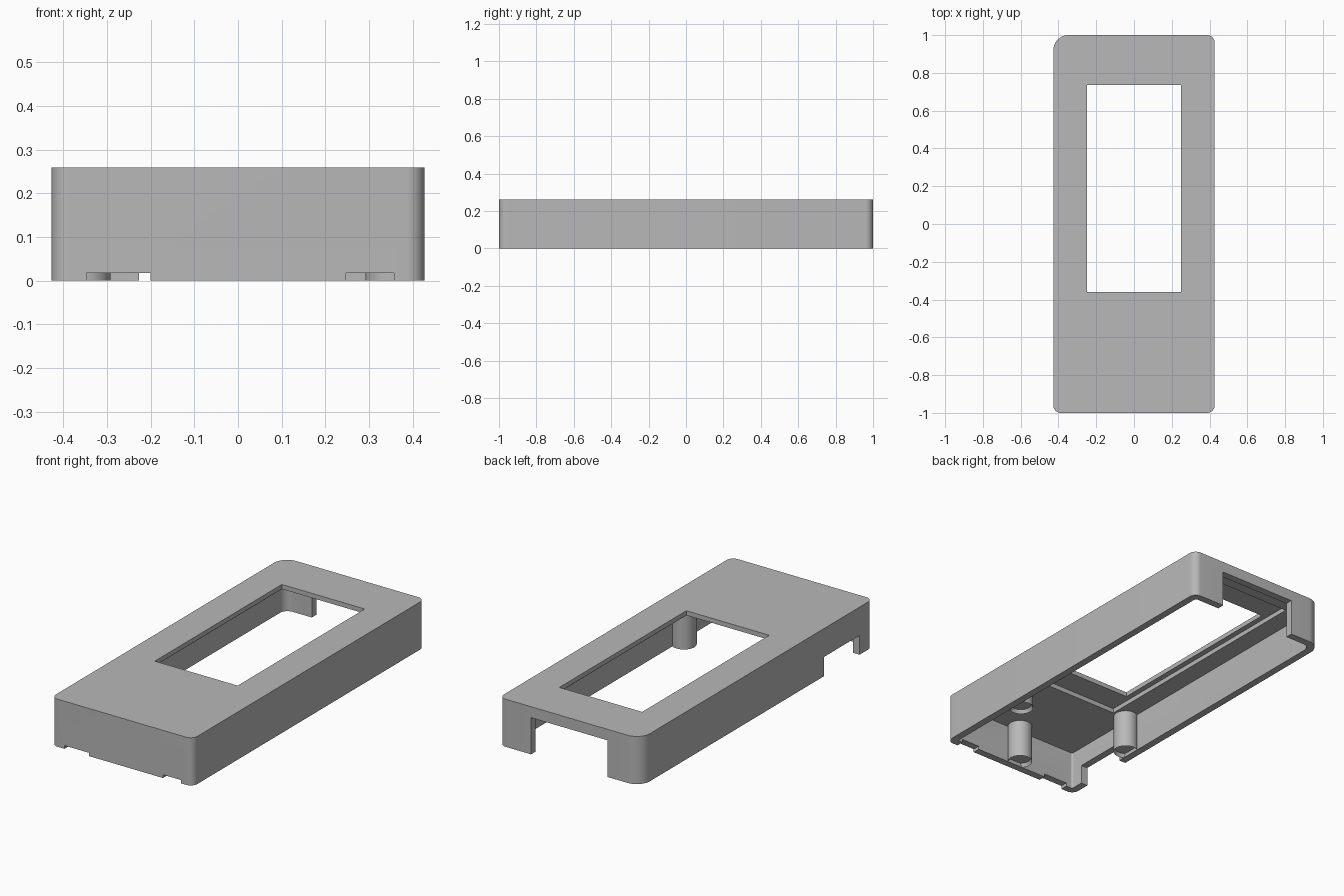
import bpy, bmesh, math
from mathutils import Vector

cube = bpy.data.objects.get("Cube")
if cube:
    bpy.data.objects.remove(cube, do_unlink=True)

W, L, H = 0.427, 1.0, 0.26     # half width, half length, height
WALL, ROOF = 0.04, 0.05

grey = bpy.data.materials.new("plain grey")
grey.use_nodes = True
COLOUR = (0.48, 0.48, 0.48, 1)
grey.diffuse_color = COLOUR
grey.node_tree.nodes["Principled BSDF"].inputs["Base Color"].default_value = COLOUR


def make_object(name, bm):
    bmesh.ops.recalc_face_normals(bm, faces=bm.faces)
    mesh = bpy.data.meshes.new(name)
    bm.to_mesh(mesh)
    bm.free()
    mesh.materials.append(grey)
    obj = bpy.data.objects.new(name, mesh)
    bpy.context.collection.objects.link(obj)
    return obj


def select_only(obj):
    bpy.ops.object.select_all(action='DESELECT')
    obj.select_set(True)
    bpy.context.view_layer.objects.active = obj


def rounded_block(name, hx, hy, z0, z1, radii, steps=10):
    """Upright block with one radius per corner, counter-clockwise from +x +y."""
    bm = bmesh.new()
    verts = []
    for i, (sx, sy) in enumerate(((1, 1), (-1, 1), (-1, -1), (1, -1))):
        r = radii[i]
        for k in range(steps + 1):
            a = math.pi / 2 * (i + k / steps)
            verts.append(bm.verts.new((sx * (hx - r) + r * math.cos(a),
                                       sy * (hy - r) + r * math.sin(a), z0)))
    base = bm.faces.new(verts)
    top = bmesh.ops.extrude_face_region(bm, geom=[base])["geom"]
    bmesh.ops.translate(bm, vec=(0, 0, z1 - z0),
                        verts=[g for g in top if isinstance(g, bmesh.types.BMVert)])
    return make_object(name, bm)


def box(name, x0, x1, y0, y1, z0, z1):
    bm = bmesh.new()
    bmesh.ops.create_cube(bm, size=1)
    bmesh.ops.scale(bm, vec=(x1 - x0, y1 - y0, z1 - z0), verts=bm.verts)
    bmesh.ops.translate(bm, vec=((x0 + x1) / 2, (y0 + y1) / 2, (z0 + z1) / 2), verts=bm.verts)
    return make_object(name, bm)


def cut(target, cutter):
    cutter.hide_render = True
    mod = target.modifiers.new("cut", 'BOOLEAN')
    mod.operation = 'DIFFERENCE'
    mod.solver = 'EXACT'
    mod.object = cutter
    select_only(target)
    bpy.ops.object.modifier_apply(modifier=mod.name)
    bpy.data.objects.remove(cutter, do_unlink=True)


def post(name, x, y, r=0.063, z_top=0.22):
    """Round screw post with a shallow recess in its lower end."""
    bm = bmesh.new()
    bmesh.ops.create_cone(bm, cap_ends=True, segments=40, radius1=r, radius2=r, depth=z_top)
    bmesh.ops.translate(bm, vec=(x, y, z_top / 2), verts=bm.verts)
    bm.normal_update()
    end = [f for f in bm.faces if f.normal.z < -0.9]
    bmesh.ops.inset_region(bm, faces=end, thickness=0.01)
    bmesh.ops.translate(bm, vec=(0, 0, 0.02), verts=end[0].verts)
    return make_object(name, bm)


# Housing shell, hollow from below, one back corner rounder than the rest
housing = rounded_block("housing", W, L, 0, H, (0.04, 0.08, 0.04, 0.04))
cut(housing, rounded_block("cavity", W - WALL, L - WALL, -0.1, H - ROOF,
                           (0.01, 0.045, 0.01, 0.01)))

# Display window with a shallow pocket around it on the inside
cut(housing, box("window_pocket", -0.28, 0.28, -0.5, 0.89, 0.1, 0.235))
cut(housing, box("window", -0.25, 0.25, -0.36, 0.735, 0.1, 0.4))

# Openings in the back and side walls, slots in the front lip
cut(housing, box("back_opening", -0.227, 0.235, 0.93, 1.1, -0.1, 0.2))
cut(housing, box("side_opening", -0.5, -0.36, -0.886, -0.58, -0.1, 0.105))
for x0, x1 in ((-0.347, -0.2), (0.247, 0.357)):
    cut(housing, box("front_slot", x0, x1, -1.1, -0.94, -0.1, 0.018))

# Screw posts
posts = [post("front_post", 0, -0.92),
         post("left_post", 0.355, -0.49),
         post("right_post", -0.355, -0.49)]

for obj in [housing] + posts:
    select_only(obj)
    bpy.ops.object.shade_smooth_by_angle(angle=math.radians(30))
